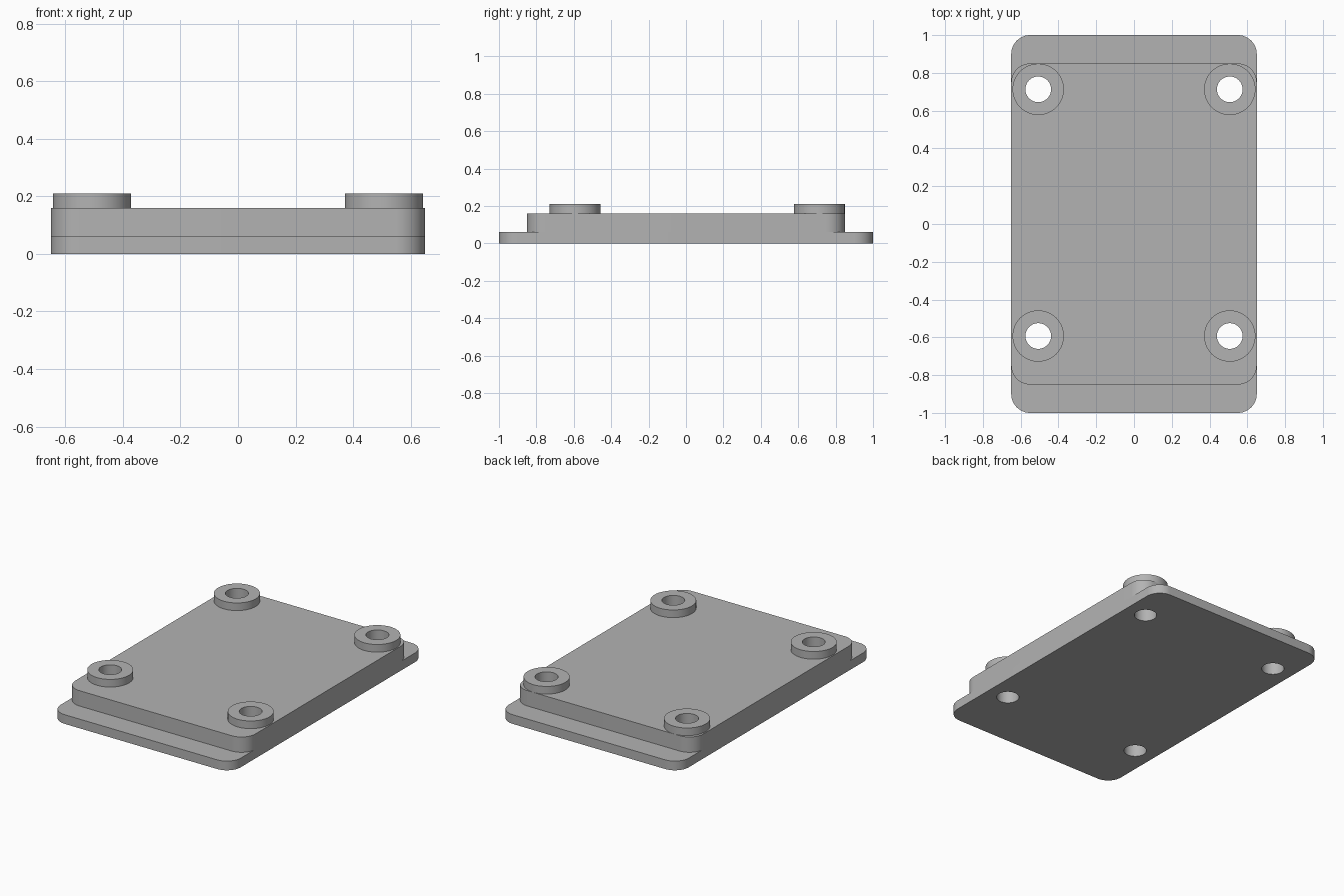
import bpy, bmesh, math

if "Cube" in bpy.data.objects:
    bpy.data.objects.remove(bpy.data.objects["Cube"], do_unlink=True)

grey = bpy.data.materials.new("plain grey")
grey.use_nodes = True
COLOUR = (0.45, 0.45, 0.45, 1)
grey.diffuse_color = COLOUR
grey.node_tree.nodes["Principled BSDF"].inputs["Base Color"].default_value = COLOUR

HALF_WIDTH = 0.65
CORNER = 0.1
HOLE_X, HOLE_Y = 0.507, (-0.593, 0.713)
HOLE_RADIUS, BOSS_RADIUS = 0.068, 0.136
CENTRES = [(sx * HOLE_X, y) for y in HOLE_Y for sx in (-1, 1)]


def rounded_outline(hx, hy, r, steps=12):
    """Counter-clockwise rectangle outline with rounded corners."""
    pts = []
    for i, (sx, sy) in enumerate([(1, 1), (-1, 1), (-1, -1), (1, -1)]):
        for k in range(steps + 1):
            a = math.pi / 2 * (i + k / steps)
            pts.append((sx * (hx - r) + r * math.cos(a), sy * (hy - r) + r * math.sin(a)))
    return pts


def circle(x, y, r, n=48):
    return [(x + r * math.cos(math.tau * k / n), y + r * math.sin(math.tau * k / n)) for k in range(n)]


def prism(name, outlines, z0, z1):
    """Extrude one or more closed outlines from z0 to z1."""
    bm = bmesh.new()
    for pts in outlines:
        face = bm.faces.new([bm.verts.new((x, y, z0)) for x, y in pts])
        ext = bmesh.ops.extrude_face_region(bm, geom=[face], use_keep_orig=True)
        top = [g for g in ext["geom"] if isinstance(g, bmesh.types.BMVert)]
        bmesh.ops.translate(bm, verts=top, vec=(0, 0, z1 - z0))
    bmesh.ops.recalc_face_normals(bm, faces=bm.faces)
    mesh = bpy.data.meshes.new(name)
    bm.to_mesh(mesh)
    bm.free()
    mesh.materials.append(grey)
    obj = bpy.data.objects.new(name, mesh)
    bpy.context.collection.objects.link(obj)
    return obj


# Plates and raised bosses, stacked
parts = [
    prism("base_flange", [rounded_outline(HALF_WIDTH, 1.0, CORNER)], 0, 0.06),
    prism("raised_plate", [rounded_outline(HALF_WIDTH, 0.85, CORNER)], 0.06, 0.16),
    prism("mounting_bosses", [circle(x, y, BOSS_RADIUS) for x, y in CENTRES], 0.16, 0.21),
]

# Screw holes through the whole stack
cutter = prism("hole_cutter", [circle(x, y, HOLE_RADIUS) for x, y in CENTRES], -0.1, 0.4)

for part in parts:
    mod = part.modifiers.new("screw_holes", "BOOLEAN")
    mod.operation = "DIFFERENCE"
    mod.solver = "EXACT"
    mod.object = cutter
    bpy.ops.object.select_all(action="DESELECT")
    part.select_set(True)
    bpy.context.view_layer.objects.active = part
    bpy.ops.object.modifier_apply(modifier=mod.name)
    bpy.ops.object.shade_smooth_by_angle(angle=math.radians(30))

bpy.data.objects.remove(cutter, do_unlink=True)
